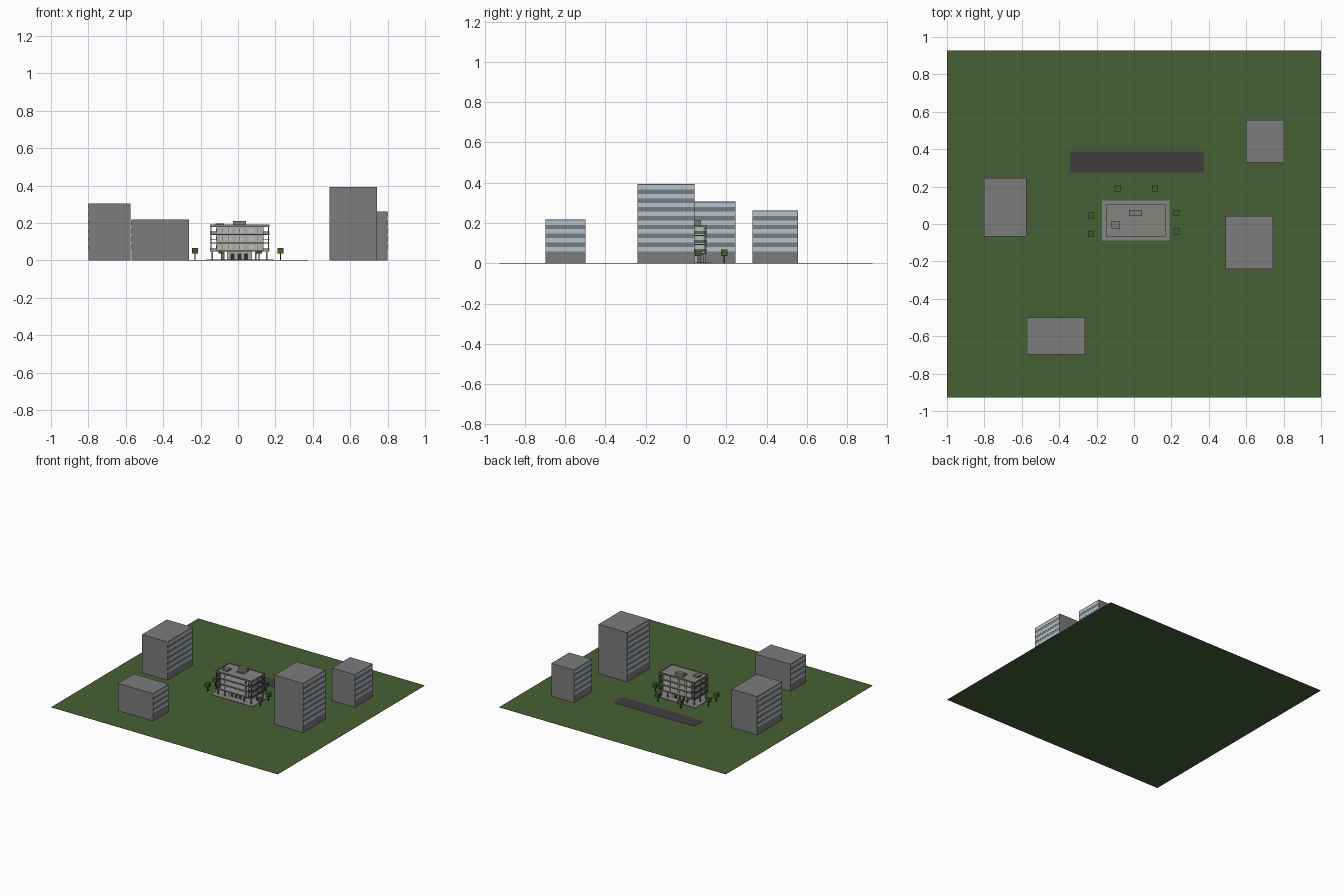
import bpy, bmesh

if "Cube" in bpy.data.objects:
    bpy.data.objects.remove(bpy.data.objects["Cube"])


def material(name, rgb):
    m = bpy.data.materials.new(name)
    m.diffuse_color = (*rgb, 1)
    m.use_nodes = True
    m.node_tree.nodes["Principled BSDF"].inputs["Base Color"].default_value = m.diffuse_color
    return m


GRASS = material("grass green", (0.062, 0.117, 0.035))
ASPHALT = material("asphalt", (0.05, 0.048, 0.052))
GREY = material("neighbour grey", (0.2, 0.2, 0.205))
GLASS = material("pale glass", (0.45, 0.55, 0.62))
CREAM = material("cream wall", (0.45, 0.42, 0.34))
CONCRETE = material("concrete", (0.24, 0.235, 0.22))
DARK = material("dark metal", (0.03, 0.03, 0.032))
BARK = material("bark", (0.06, 0.035, 0.02))
LEAF = material("leaf green", (0.05, 0.11, 0.03))


def boxes(name, spans, mat):
    """One object from boxes given as (x0, x1, y0, y1, z0, z1)."""
    bm = bmesh.new()
    for x0, x1, y0, y1, z0, z1 in spans:
        r = bmesh.ops.create_cube(bm, size=1)
        for v in r["verts"]:
            v.co = (x1 if v.co.x > 0 else x0,
                    y1 if v.co.y > 0 else y0,
                    z1 if v.co.z > 0 else z0)
    me = bpy.data.meshes.new(name)
    bm.to_mesh(me)
    bm.free()
    me.materials.append(mat)
    ob = bpy.data.objects.new(name, me)
    bpy.context.collection.objects.link(ob)
    return ob


# Site
boxes("lawn", [(-1, 1, -0.927, 0.927, 0, 0.001)], GRASS)
boxes("road", [(-0.343, 0.373, 0.276, 0.388, 0.001, 0.0025)], ASPHALT)
boxes("paved_plinth", [(-0.17, 0.19, -0.088, 0.126, 0.001, 0.004)], CONCRETE)

# Neighbouring blocks with window strips on both x sides
F = 0.0437
blocks = [("left_block", -0.80, -0.575, -0.067, 0.245, 7),
          ("front_block", -0.57, -0.262, -0.697, -0.50, 5),
          ("right_block", 0.49, 0.742, -0.24, 0.042, 9),
          ("back_block", 0.60, 0.80, 0.33, 0.555, 6)]
for name, x0, x1, y0, y1, n in blocks:
    boxes(name, [(x0, x1, y0, y1, 0.001, n * F)], GREY)
    strips = []
    for i in range(1, n):
        z0, z1 = i * F + 0.016, i * F + 0.038
        for x in (x0, x1):
            strips.append((x - 0.001, x + 0.001, y0 + 0.002, y1 - 0.002, z0, z1))
    boxes(name + "_window_strips", strips, GLASS)

# Main building: slabs, body and ground floor core
X0, X1, Y0, Y1 = -0.15, 0.168, -0.067, 0.104
BX0, BX1, BY0, BY1 = -0.115, 0.135, -0.058, 0.095
levels = [0.047, 0.0915, 0.136, 0.18]
boxes("floor_slabs", [(X0, X1, Y0, Y1, z, z + 0.005) for z in levels], CONCRETE)
boxes("upper_walls", [(BX0, BX1, BY0, BY1, z + 0.005, z + 0.0445)
                      for z in levels[:3]], CREAM)
boxes("entrance_core", [(-0.06, 0.075, -0.03, 0.07, 0.004, 0.047)], CREAM)
boxes("entrance_doors", [(x, x + 0.022, y - 0.001, y + 0.001, 0.004, 0.036)
                         for x in (-0.04, -0.004, 0.032) for y in (-0.03, 0.07)], DARK)

# Ground floor columns and balcony posts
boxes("ground_columns", [(x - 0.004, x + 0.004, y - 0.004, y + 0.004, 0.004, 0.047)
                         for x in (-0.137, -0.077, 0.095, 0.155)
                         for y in (-0.055, 0.018, 0.092)], CONCRETE)
boxes("balcony_posts", [(x - 0.003, x + 0.003, y - 0.003, y + 0.003, 0.052, 0.18)
                        for x in (X0 + 0.005, X1 - 0.005)
                        for y in (Y0 + 0.005, 0.018, Y1 - 0.005)], CONCRETE)

# Windows on all four sides
windows, frames = [], []
for z in levels[:3]:
    a, b = z + 0.014, z + 0.036
    for x in (-0.085, -0.052, 0.01, 0.072, 0.105):
        w = 0.009 if x in (-0.085, 0.105) else 0.017
        for y in (BY0, BY1):
            windows.append((x - w, x + w, y - 0.0015, y + 0.0015, a, b))
            frames.append((x - 0.0008, x + 0.0008, y - 0.002, y + 0.002, a, b))
    for y in (-0.03, 0.018, 0.067):
        for x in (BX0, BX1):
            windows.append((x - 0.0015, x + 0.0015, y - 0.014, y + 0.014, a, b))
boxes("main_windows", windows, GLASS)
boxes("window_mullions", frames, DARK)

# Balcony rails on both ends
rails = []
for z in levels[:3]:
    for h in (0.009, 0.014, 0.019):
        a, b = z + h, z + h + 0.0018
        for x in (X0, X1 - 0.002):
            rails.append((x, x + 0.002, Y0, Y1, a, b))
        for y in (Y0, Y1 - 0.002):
            rails.append((X0, BX0, y, y + 0.002, a, b))
            rails.append((BX1, X1, y, y + 0.002, a, b))
boxes("balcony_rails", rails, DARK)

# Roof parapet and roof equipment
T = 0.004
boxes("parapet", [(X0, X1, Y0, Y0 + T, 0.185, 0.191), (X0, X1, Y1 - T, Y1, 0.185, 0.191),
                  (X0, X0 + T, Y0 + T, Y1 - T, 0.185, 0.191),
                  (X1 - T, X1, Y0 + T, Y1 - T, 0.185, 0.191)], CONCRETE)
boxes("roof_units", [(-0.027, 0.043, 0.043, 0.075, 0.185, 0.212),
                     (-0.119, -0.075, -0.024, 0.016, 0.185, 0.199),
                     (-0.022, 0.046, 0.01, 0.02, 0.185, 0.192)], GREY)

# Trees
trees = [(-0.23, 0.045), (-0.23, -0.053), (0.227, 0.06),
         (0.227, -0.04), (-0.087, 0.19), (0.113, 0.19)]
boxes("tree_trunks", [(x - 0.003, x + 0.003, y - 0.003, y + 0.003, 0.001, 0.038)
                      for x, y in trees], BARK)
boxes("tree_crowns", [(x - 0.016, x + 0.016, y - 0.016, y + 0.016, 0.037, 0.068)
                      for x, y in trees], LEAF)
